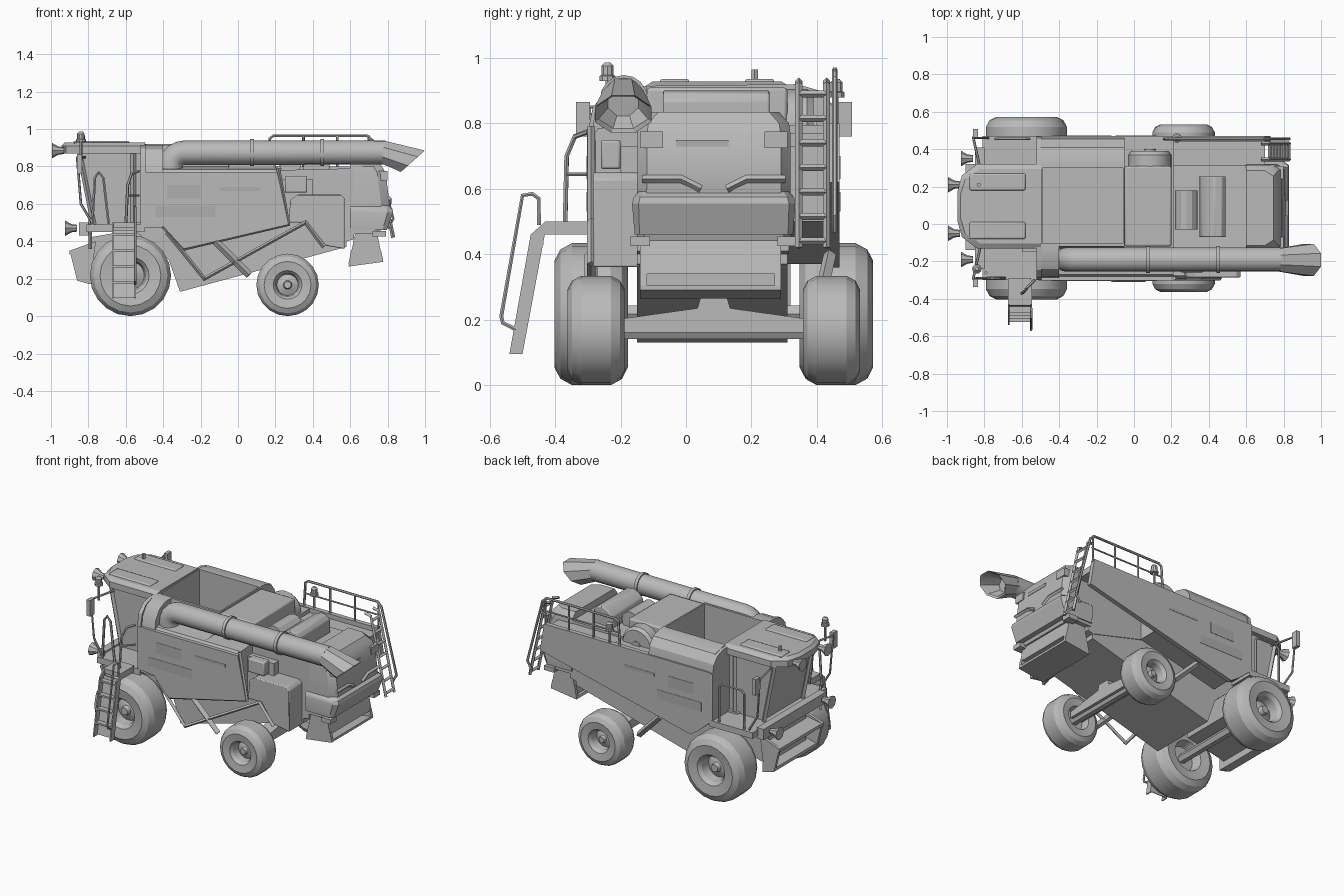
import bpy, bmesh
from math import cos, sin, pi
from mathutils import Vector, Matrix

if "Cube" in bpy.data.objects:
    bpy.data.objects.remove(bpy.data.objects["Cube"])

MID = .085  # centre line of the chassis across y
made = []


def material(name, value):
    m = bpy.data.materials.new(name)
    m.use_nodes = True
    colour = (value, value, value, 1)
    m.diffuse_color = colour
    m.node_tree.nodes["Principled BSDF"].inputs["Base Color"].default_value = colour
    return m


grey = material("body grey", .49)
marking = material("marking grey", .43)


def add(name, mesh, mat=grey, bevel=0):
    ob = bpy.data.objects.new(name, mesh)
    bpy.context.collection.objects.link(ob)
    mesh.materials.clear()
    mesh.materials.append(mat)
    if bevel:
        mod = ob.modifiers.new("edge", "BEVEL")
        mod.width, mod.segments, mod.limit_method = bevel, 2, "ANGLE"
    made.append(ob)
    return ob


def finish(name, bm, mat=grey, bevel=0):
    bmesh.ops.recalc_face_normals(bm, faces=bm.faces)
    mesh = bpy.data.meshes.new(name)
    bm.to_mesh(mesh)
    bm.free()
    return add(name, mesh, mat, bevel)


def loft(name, rings, mat=grey, bevel=0):
    bm = bmesh.new()
    loops = [[bm.verts.new(p) for p in ring] for ring in rings]
    for a, b in zip(loops, loops[1:]):
        for i in range(len(a)):
            j = (i + 1) % len(a)
            bm.faces.new((a[i], a[j], b[j], b[i]))
    bm.faces.new(loops[0])
    bm.faces.new(loops[-1])
    return finish(name, bm, mat, bevel)


def side_prism(name, pts, y0, y1, mat=grey, bevel=0):
    """Profile in x and z, extruded across y."""
    return loft(name, [[(x, y, z) for x, z in pts] for y in (y0, y1)], mat, bevel)


def long_prism(name, pts, x0, x1):
    """Profile in y and z, extruded along x."""
    return loft(name, [[(x, y, z) for y, z in pts] for x in (x0, x1)])


def box(name, x, y, z, mat=grey, bevel=0):
    return side_prism(name, [(x[0], z[0]), (x[1], z[0]), (x[1], z[1]), (x[0], z[1])], *y, mat, bevel)


def tail_ring(x, z, half, corner):
    """Plan outline with cut rear corners."""
    pts = [(.6, half), (x - corner * 1.5, half), (x, half - corner)]
    return [(px, MID + py, z) for px, py in pts] + [(px, MID - py, z) for px, py in pts[::-1]]


def tube(name, path, r, round_steps=1):
    curve = bpy.data.curves.new(name, "CURVE")
    curve.dimensions, curve.bevel_depth = "3D", r
    curve.bevel_resolution, curve.use_fill_caps = round_steps, True
    spline = curve.splines.new("POLY")
    spline.points.add(len(path) - 1)
    for point, co in zip(spline.points, path):
        point.co = (*co, 1)
    temp = bpy.data.objects.new(name, curve)
    bpy.context.collection.objects.link(temp)
    mesh = bpy.data.meshes.new_from_object(temp.evaluated_get(bpy.context.evaluated_depsgraph_get()))
    bpy.data.objects.remove(temp)
    return add(name, mesh)


def lathe(name, profile, centre, axis, steps=20):
    """Spin (radius, offset) pairs about an axis through the centre."""
    bm = bmesh.new()
    verts = [bm.verts.new((r, 0, h)) for r, h in profile]
    edges = [bm.edges.new(pair) for pair in zip(verts, verts[1:])]
    bmesh.ops.spin(bm, geom=verts + edges, cent=(0, 0, 0), axis=(0, 0, 1), angle=2 * pi, steps=steps)
    bmesh.ops.remove_doubles(bm, verts=bm.verts, dist=.0005)
    turn = Vector((0, 0, 1)).rotation_difference(Vector(axis)).to_matrix().to_4x4()
    bmesh.ops.transform(bm, matrix=Matrix.Translation(centre) @ turn, verts=bm.verts)
    return finish(name, bm)


# Wheels: tyre, dished rim and hub in one turned profile
WHEEL = [(0, .3), (.11, .3), (.14, .18), (.34, .1), (.38, .36), (.46, .46), (.75, .5), (.91, .42), (1, .26),
         (1, -.26), (.91, -.42), (.75, -.5), (.46, -.46), (.38, -.2), (0, -.2)]
for place, x, r, width, reach in (("front", -.575, .217, .225, .375), ("rear", .265, .167, .175, .36)):
    for side, s in (("left", 1), ("right", -1)):
        lathe(f"{place}_wheel_{side}", [(a * r, b * width) for a, b in WHEEL], (x, MID + s * reach, r), (0, s, 0))
    tube(f"{place}_axle", [(x, MID - reach, r), (x, MID + reach, r)], .03)
half = [(.3, .16), (.3, .2), (.05, .235), (.04, .27)]
long_prism("rear_axle_beam", [(MID + y, z) for y, z in half] + [(MID - y, z) for y, z in half[::-1]], .22, .31)

# Grain tank: arched shell, hollowed by a hopper
tank = long_prism("grain_tank", [(-.295, .47), (-.3, .74), (-.27, .785), (-.13, .8), (-.12, .915), (.34, .92),
                                 (.41, .9), (.45, .85), (.465, .77), (.465, .47)], -.5, -.05)
hopper = box("hopper_cutter", (-.49, -.06), (-.105, .3), (.6, .95))
hopper.hide_render = True
cut = tank.modifiers.new("hopper", "BOOLEAN")
cut.operation, cut.object = "DIFFERENCE", hopper
cut.solver = "EXACT"
hollow = bpy.data.meshes.new_from_object(tank.evaluated_get(bpy.context.evaluated_depsgraph_get()))
tank.modifiers.clear()
tank.data = hollow
made.remove(hopper)
bpy.data.objects.remove(hopper)
arch = [(.382, .47), (.384, .78), (.37, .85), (.33, .895), (.27, .915)]
long_prism("tank_front_arch", [(MID + y, z) for y, z in arch] + [(MID - y, z) for y, z in arch[::-1]], -.52, -.495)
long_prism("tank_right_shoulder", [(-.29, .74), (-.28, .83), (-.24, .89), (-.18, .915), (-.12, .915), (-.12, .74)],
           -.5, -.4)

# Middle body, tank lid and side panels
long_prism("middle_body", [(-.295, .5), (-.3, .74), (-.27, .785), (-.13, .795), (.44, .795), (.46, .77), (.46, .5)],
           -.05, .21)
box("tank_lid", (-.05, .2), (-.12, .31), (.78, .91), bevel=.01)
skirt = [(-.51, .49), (-.4, .48), (-.29, .36), (.27, .49), (.21, .77), (-.51, .77)]
side_prism("right_side_panel", skirt, -.303, -.275)
side_prism("left_side_panel", [(-.51, .48), (-.42, .4), (-.36, .36), (.73, .62), (.7, .8), (-.51, .8)], .44, .47)
side_prism("left_underbody", [(-.4, .5), (-.36, .37), (.2, .5)], .31, .445)
side_prism("belly", [(-.6, .5), (-.37, .3), (-.31, .13), (.58, .37), (.58, .55)], -.15, .31)

# Frame bars under the side panels
for n, (path, r) in enumerate((([(-.4, .48), (-.29, .36), (.27, .49), (.215, .79)], .011),
                               ([(-.38, .45), (-.18, .2), (.36, .5), (.46, .37)], .013),
                               ([(-.12, .4), (.06, .22)], .02))):
    tube(f"right_frame_bar_{n}", [(x, -.29, z) for x, z in path], r, 0)
tube("left_frame_bar", [(-.12, .44, .4), (.06, .4, .22)], .02, 0)

# Rear hood, engine deck and walkway
side_prism("rear_hood", [(.2, .5), (.58, .4), (.62, .41), (.62, .79), (.2, .78)], -.15, .315)
loft("tail_hood", [tail_ring(*ring) for ring in ((.755, .44, .235, .02), (.81, .6, .235, .03), (.79, .765, .235, .03),
                                                 (.77, .8, .23, .03), (.745, .835, .2, .03))])
box("left_walkway", (.2, .7), (.3, .45), (.73, .77))
box("right_engine_bay", (.2, .4), (-.2, -.14), (.5, .73))
side_prism("right_side_box", [(.27, .5), (.28, .62), (.32, .65), (.55, .65), (.57, .63), (.57, .36), (.45, .38),
                              (.37, .5)], -.285, -.14, bevel=.006)
box("small_hatch", (.25, .37), (-.26, -.2), (.66, .75), bevel=.008)
side_prism("engine_cover", [(.35, .76), (.35, .81), (.36, .855), (.39, .887), (.43, .902), (.47, .895), (.49, .87),
                            (.49, .76)], -.07, .255, bevel=.006)
tube("engine_drum", [(.28, -.03, .82), (.28, .18, .82)], .06, 4)
lathe("air_intake_drum", [(0, .04), (.03, .04), (.03, .03), (.1, .03), (.115, .01), (.115, -.06), (0, -.06)],
      (.085, .36, .79), (0, 1, 0))

# Tail: bumper band, lamps, accent bars and straw outlet
loft("tail_bumper", [tail_ring(*ring) for ring in ((.795, .46, .242, .015), (.83, .555, .25, .02),
                                                   (.825, .575, .245, .02), (.8, .592, .23, .02))])
for s, side in ((1, "left"), (-1, "right")):
    y = MID + s * .19
    box(f"tail_lamp_{side}", (.73, .8), (y - .035, y + .035), (.725, .775))
    tube(f"tail_accent_{side}", [(.808, MID + s * d, z) for d, z in ((.22, .63), (.1, .63), (.04, .6))], .012, 0)
    box(f"lower_lamp_{side}", (.72, .79), (MID + s * .225 - .03, MID + s * .225 + .03), (.425, .455))
box("tail_marking", (.79, .797), (-.03, .13), (.73, .75), marking)
side_prism("straw_outlet", [(.63, .46), (.605, .34), (.765, .34), (.74, .46)], -.14, .29)
for name, y0, y1 in (("right", -.14, -.12), ("left", .27, .29)):
    side_prism(f"chute_cheek_{name}", [(.605, .35), (.59, .275), (.775, .305), (.765, .35)], y0, y1)
side_prism("chute_floor", [(.595, .28), (.59, .265), (.775, .29), (.775, .305)], -.14, .29)
box("chute_back", (.61, .63), (-.13, .28), (.275, .345))

# Cab, roof, visor and window pillars
side_prism("cab", [(-.76, .48), (-.84, .88), (-.5, .88), (-.5, .48)], -.1, .29)
roof = [(-.5, -.13), (-.84, -.13), (-.92, -.07), (-.945, .02), (-.945, .17), (-.92, .26), (-.84, .32), (-.5, .32)]
loft("cab_roof", [[(x, y, z) for x, y in roof] for z in (.87, .91)]
     + [[(x * .97 - .01, (y - .095) * .88 + .095, .928) for x, y in roof]])
for s, side in ((1, "left"), (-1, "right")):
    y = .095 + s * .2
    tube(f"cab_pillar_{side}", [(-.77, y, .48), (-.85, y, .88)], .014, 0)
    tube(f"rear_cab_pillar_{side}", [(-.56, y, .48), (-.56, y, .88)], .014, 0)
    box(f"roof_ridge_{side}", (-.88, -.58), (.095 + s * .13 - .045, .095 + s * .13 + .045), (.92, .936), bevel=.01)
    # Mirrors and lamps on each side
    y = MID + s * .375
    tube(f"mirror_arm_{side}", [(-.82, MID + s * .2, .85), (-.86, MID + s * .38, .85), (-.84, y, .6), (-.78, y, .5)], .007)
    box(f"mirror_{side}", (-.86, -.835), (MID + s * .4 - .022, MID + s * .4 + .022), (.76, .865))
    for level, z, x, d in (("roof", .885, -.93, .13), ("lower", .47, -.86, .27)):
        lathe(f"{level}_lamp_{side}", [(0, 0), (.018, 0), (.022, .03), (.042, .065), (0, .06)],
              (x, .08 + s * d, z), (-1, 0, 0), 8)
box("platform", (-.81, -.5), (-.3, .47), (.45, .49))
box("platform_front_beam", (-.85, -.8), (-.24, .41), (.43, .5))
tube("front_post", [(-.79, -.26, .36), (-.79, -.26, .52)], .01, 0)

# Platform rails
tube("right_platform_rail", [(-.78, -.29, .48), (-.765, -.29, .74), (-.745, -.29, .77), (-.72, -.29, .74),
                             (-.69, -.29, .48)], .008)
tube("right_grab_rail", [(-.6, -.37, .48), (-.59, -.365, .7), (-.57, -.34, .76), (-.53, -.3, .775)], .008)
tube("right_grab_bar", [(-.595, -.367, .645), (-.53, -.3, .645)], .006)
tube("left_platform_rail", [(-.74, .455, .48), (-.74, .455, .72), (-.72, .455, .74), (-.58, .455, .74),
                            (-.56, .455, .72), (-.56, .455, .48)], .008)

# Feeder house with an open mouth
side_prism("feeder_house", [(-.8, .42), (-.8, .21), (-.5, .27), (-.45, .48)], -.1, .29)
for name, x, z0, z1 in (("top", -.9, .35, .33), ("bottom", -.86, .21, .19)):
    side_prism(f"feeder_mouth_{name}", [(x, z0), (-.78, z0 + .02), (-.78, z1 - .02), (x, z1)], -.14, .32)
for name, y in (("right", -.14), ("left", .3)):
    side_prism(f"feeder_cheek_{name}", [(-.9, .35), (-.86, .19), (-.79, .17), (-.76, .4)], y, y + .02)

# Access steps on the right, between flat stringers with a backing plate
box("step_landing", (-.67, -.55), (-.43, -.29), (.47, .5))
long_prism("step_backing", [(-.505, .1), (-.5, .1), (-.432, .46), (-.437, .46)], -.67, -.55)
for x in (-.67, -.55):
    long_prism("step_stringer", [(-.54, .095), (-.5, .095), (-.432, .46), (-.3, .46), (-.3, .5), (-.43, .5),
                                 (-.475, .46)], x - .004, x + .004)
tube("step_handrail", [(-.55, y, z) for y, z in ((-.45, .49), (-.45, .57), (-.47, .585), (-.5, .58), (-.565, .21),
                                                 (-.56, .19), (-.52, .17))], .007)
for i in range(4):
    y, z = -.505 + i * .017, .18 + i * .085
    box("step_tread", (-.67, -.55), (y - .018, y + .018), (z - .006, z + .006))

# Rear ladder, deck railing and grab rail
for y in (.345, .43):
    tube("rear_ladder_rail", [(.68, y, .93), (.72, y, .92), (.83, y, .42)], .011, 0)
for i in range(7):
    z = .44 + i * .075
    tube("rear_ladder_rung", [(.83 - (z - .42) * .22, y, z) for y in (.345, .43)], .011, 0)
tube("deck_railing", [(.16, .455, .79), (.17, .455, .95), (.19, .455, .965), (.69, .455, .965), (.72, .455, .94),
                      (.83, .455, .52), (.8, .455, .47)], .008)
tube("deck_mid_rail", [(.17, .455, .88), (.71, .455, .88)], .005)
for x in (.35, .53, .7):
    tube("deck_rail_post", [(x, .455, .78), (x, .455, .965)], .007)

# Unloading tube with collars and flared spout
bend = [(-.29 - .07 * cos(a), -.19, .803 + .07 * sin(a)) for a in (i * pi / 10 for i in range(6))]
tube("unloading_tube", [(-.36, -.19, .74)] + bend + [(.79, -.19, .875)], .065, 6)
for x in (.075, .45):
    tube("tube_collar", [(x - .01, -.19, .875), (x + .01, -.19, .875)], .073, 6)
turns = [i * pi / 4 + pi / 8 for i in range(8)]
loft("spout", [[(x + lean * sin(a), -.192 + r * cos(a), z + h * sin(a)) for a in turns]
               for x, z, r, lean, h in ((.775, .877, .067, .01, .065), (.935, .828, .093, .07, .062),
                                        (.925, .834, .082, .06, .053), (.84, .865, .05, .01, .045))])

# Beacons and roof knob
for name, x, y, z in (("cab", -.84, -.24, .93), ("deck", .23, .46, .88)):
    lathe(f"{name}_beacon", [(0, 0), (.026, 0), (.026, .015), (.02, .018), (.02, .045), (.01, .056), (0, .056)],
          (x, y, z), (0, 0, 1), 10)
    tube(f"{name}_beacon_stem", [(x, y, z - .1), (x, y, z)], .008)
tube("roof_knob", [(-.83, .21, .92), (-.83, .21, .965)], .012)

# Painted side markings
for y in (-.305, .468):
    for n, (x0, x1, z0, z1) in enumerate(((-.44, -.12, .53, .59), (-.38, -.2, .63, .7), (-.1, .12, .67, .69))):
        box(f"side_marking_{n}", (x0, x1), (y, y + .004), (z0, z1), marking)

bpy.ops.object.select_all(action="DESELECT")
for ob in made:
    ob.select_set(True)
bpy.context.view_layer.objects.active = made[0]
bpy.ops.object.shade_smooth_by_angle(angle=.48)
